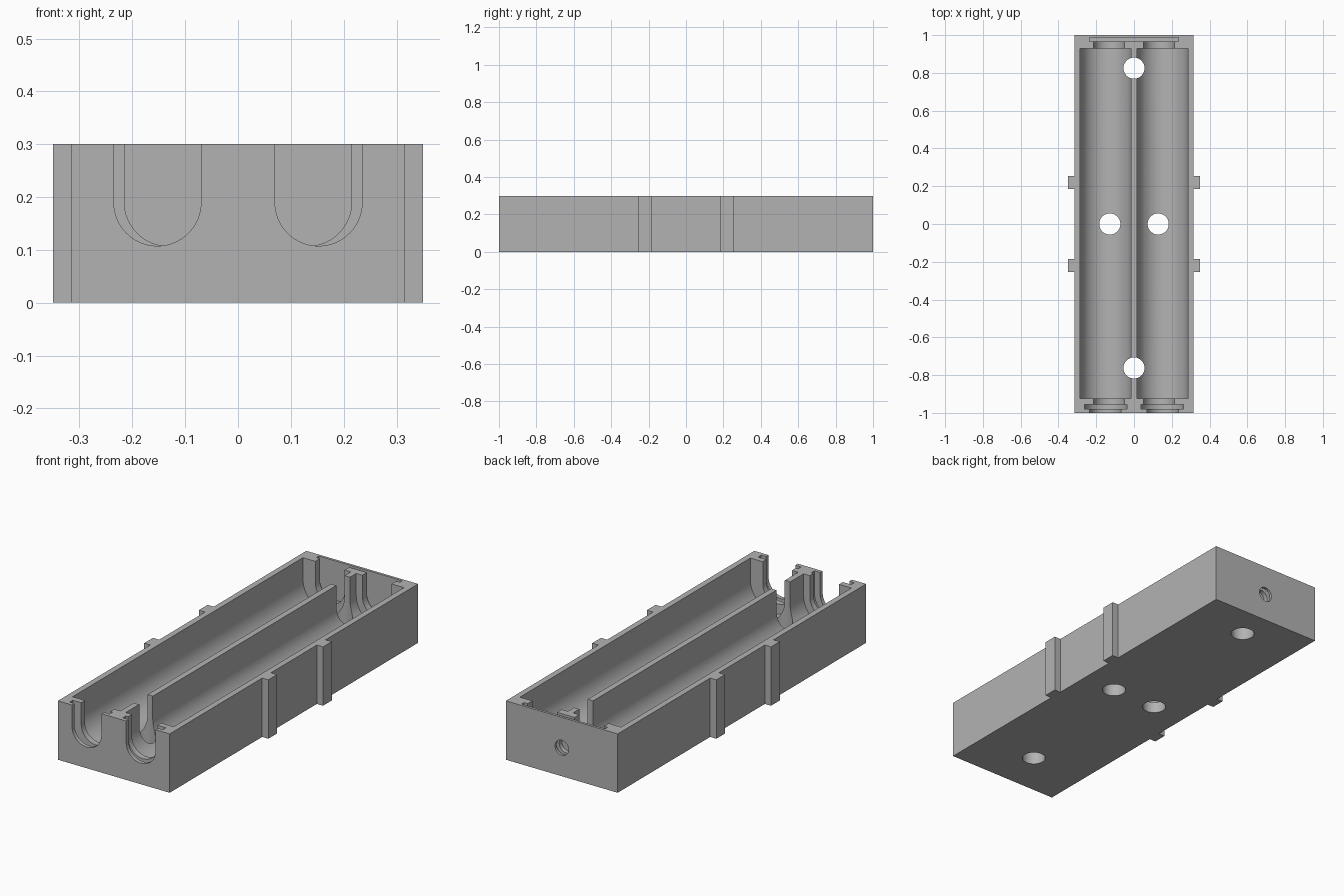
import bpy, bmesh, math
from mathutils import Vector

if "Cube" in bpy.data.objects:
    bpy.data.objects.remove(bpy.data.objects["Cube"], do_unlink=True)

HEIGHT = 0.3
AXIS_Z = 0.19          # height of the channel axes
TOP = HEIGHT + 0.1     # cutters reach past the top face

grey = bpy.data.materials.new("plain_grey")
grey.use_nodes = True
grey.diffuse_color = (0.45, 0.45, 0.45, 1)
grey.node_tree.nodes["Principled BSDF"].inputs["Base Color"].default_value = grey.diffuse_color


def prism(name, points, offset):
    """Extrude a closed outline of 3D points along an offset."""
    bm = bmesh.new()
    face = bm.faces.new([bm.verts.new(p) for p in points])
    moved = bmesh.ops.extrude_face_region(bm, geom=[face])["geom"]
    bmesh.ops.translate(bm, vec=Vector(offset),
                        verts=[g for g in moved if isinstance(g, bmesh.types.BMVert)])
    bmesh.ops.recalc_face_normals(bm, faces=bm.faces[:])
    mesh = bpy.data.meshes.new(name)
    bm.to_mesh(mesh)
    bm.free()
    obj = bpy.data.objects.new(name, mesh)
    bpy.context.collection.objects.link(obj)
    mesh.materials.append(grey)
    return obj


def u_channel(name, x, r, y0, y1, steps=32):
    """Round-bottomed channel, open at the top."""
    arc = [(x + r * math.cos(a), y0, AXIS_Z + r * math.sin(a))
           for a in (math.pi * (1 + i / steps) for i in range(steps + 1))]
    return prism(name, [(x - r, y0, TOP)] + arc + [(x + r, y0, TOP)], (0, y1 - y0, 0))


def ring(r, steps=40):
    return [(r * math.cos(math.tau * i / steps), r * math.sin(math.tau * i / steps))
            for i in range(steps)]


# Tray block with the side ribs in its outline
W, RIB = 0.315, 0.35
side = [(W, -1)]
for a, b in ((-0.255, -0.185), (0.185, 0.255)):
    side += [(W, a), (RIB, a), (RIB, b), (W, b)]
side.append((W, 1))
outline = side + [(-x, y) for x, y in reversed(side)]
tray = prism("twin_channel_tray", [(x, y, 0) for x, y in outline], (0, 0, HEIGHT))

# Channels, end slots and retaining grooves on both sides
cutters = []
for s, word in ((-1, "right"), (1, "left")):
    cutters += [
        u_channel(word + "_channel_cutter", s * 0.15, 0.135, -0.925, 0.93),
        u_channel(word + "_front_slot_cutter", s * 0.1525, 0.0825, -1.1, -0.96),
        u_channel(word + "_inner_slot_cutter", s * 0.1325, 0.0825, -0.97, -0.9),
        u_channel(word + "_groove_cutter", s * 0.15, 0.1125, -0.98, -0.955),
        u_channel(word + "_back_slot_cutter", s * 0.1325, 0.0825, 0.9, 0.975),
    ]

# Plate slot along the back wall
cutters.append(prism("plate_slot_cutter",
                     [(-0.235, 0.967, 0.08), (0.235, 0.967, 0.08),
                      (0.235, 0.967, TOP), (-0.235, 0.967, TOP)], (0, 0.02, 0)))

# Round holes through the floor
for x, y in ((0, 0.825), (0, -0.762), (-0.128, 0), (0.128, 0)):
    cutters.append(prism("floor_hole_cutter",
                         [(x + u, y + v, -0.1) for u, v in ring(0.056)], (0, 0, 0.5)))

# Round hole in the back wall
cutters.append(prism("back_hole_cutter",
                     [(u, 0.945, 0.145 + v) for u, v in ring(0.038)], (0, 0.2, 0)))

# Carve the tray
bpy.context.view_layer.objects.active = tray
for cutter in cutters:
    mod = tray.modifiers.new("cut", 'BOOLEAN')
    mod.operation = 'DIFFERENCE'
    mod.solver = 'EXACT'
    mod.object = cutter
    bpy.ops.object.modifier_apply(modifier=mod.name)
    bpy.data.objects.remove(cutter, do_unlink=True)

# Smooth curved walls, keep edges sharp
bpy.ops.object.select_all(action='DESELECT')
tray.select_set(True)
bpy.ops.object.shade_smooth_by_angle(angle=math.radians(30))
